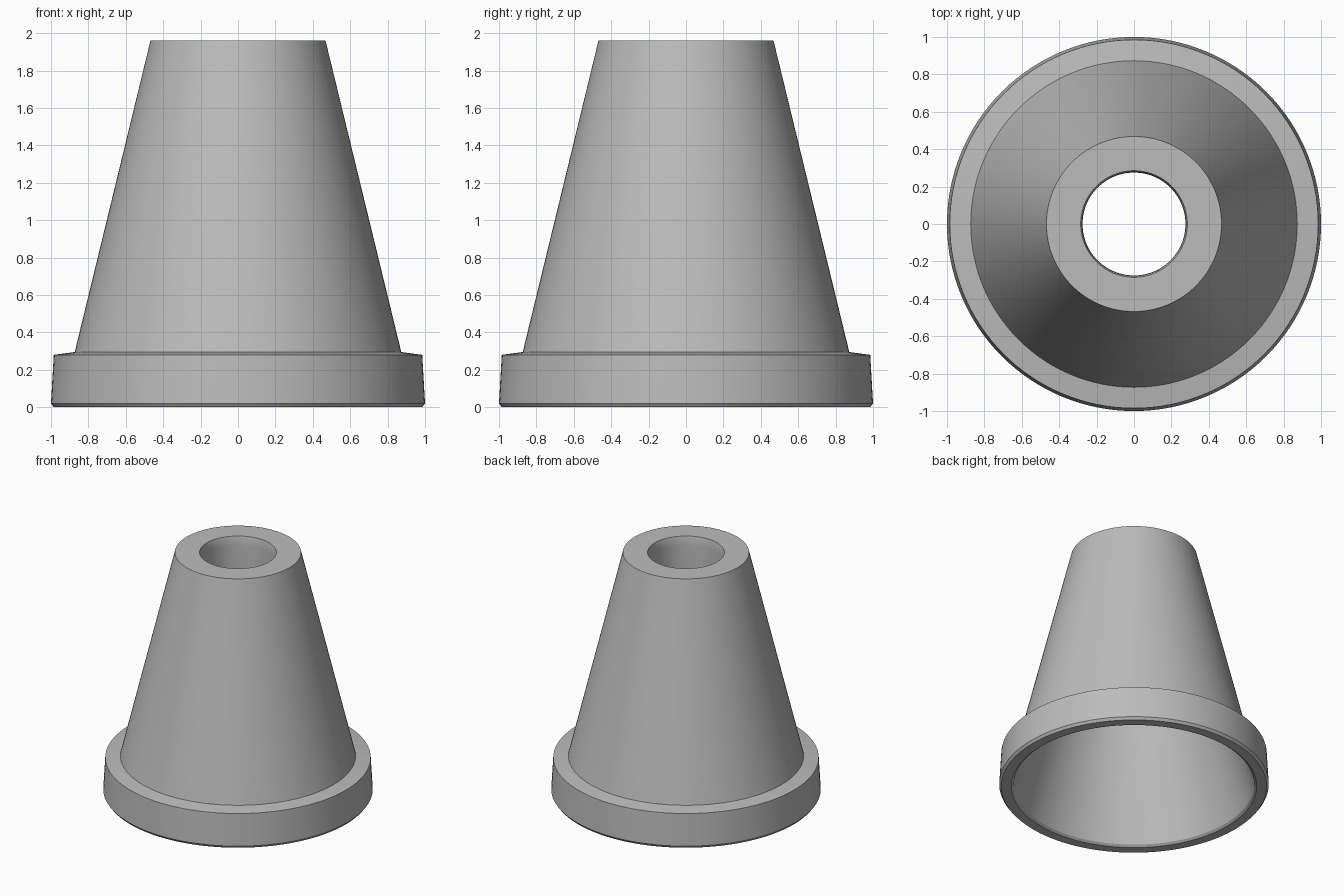
import bpy
import bmesh
import math

cube = bpy.data.objects.get("Cube")
if cube:
    bpy.data.objects.remove(cube, do_unlink=True)

# Plain grey material
grey = bpy.data.materials.new("plain grey")
grey.use_nodes = True
colour = (0.5, 0.5, 0.5, 1.0)
grey.diffuse_color = colour
grey.node_tree.nodes["Principled BSDF"].inputs["Base Color"].default_value = colour


def revolve(name, profile, steps):
    """Spin a closed (radius, height) profile around z."""
    bm = bmesh.new()
    verts = [bm.verts.new((r, 0, z)) for r, z in profile]
    edges = [bm.edges.new((v, verts[i - 1])) for i, v in enumerate(verts)]
    bmesh.ops.spin(bm, geom=verts + edges, cent=(0, 0, 0), axis=(0, 0, 1),
                   angle=math.tau, steps=steps, use_merge=True)
    bmesh.ops.remove_doubles(bm, verts=bm.verts, dist=0.0001)
    bmesh.ops.recalc_face_normals(bm, faces=bm.faces)
    mesh = bpy.data.meshes.new(name)
    bm.to_mesh(mesh)
    bm.free()
    mesh.materials.append(grey)
    obj = bpy.data.objects.new(name, mesh)
    bpy.context.collection.objects.link(obj)
    bpy.ops.object.select_all(action="DESELECT")
    obj.select_set(True)
    bpy.context.view_layer.objects.active = obj
    bpy.ops.object.shade_smooth_by_angle(angle=math.radians(30))
    return obj


# Upside-down pot: tapered wall, collar, rounded lip, hollow inside, drain hole
outside = [(0.468, 1.96), (0.873, 0.295), (0.985, 0.28), (1.0, 0.02), (0.985, 0.0)]
inside = [(0.91, 0.0), (0.892, 0.015), (0.88, 0.05), (0.41, 1.68)]
drain = [(0.275, 1.68), (0.275, 1.89), (0.278, 1.93), (0.285, 1.96)]
revolve("pot", outside + inside + drain, 128)
